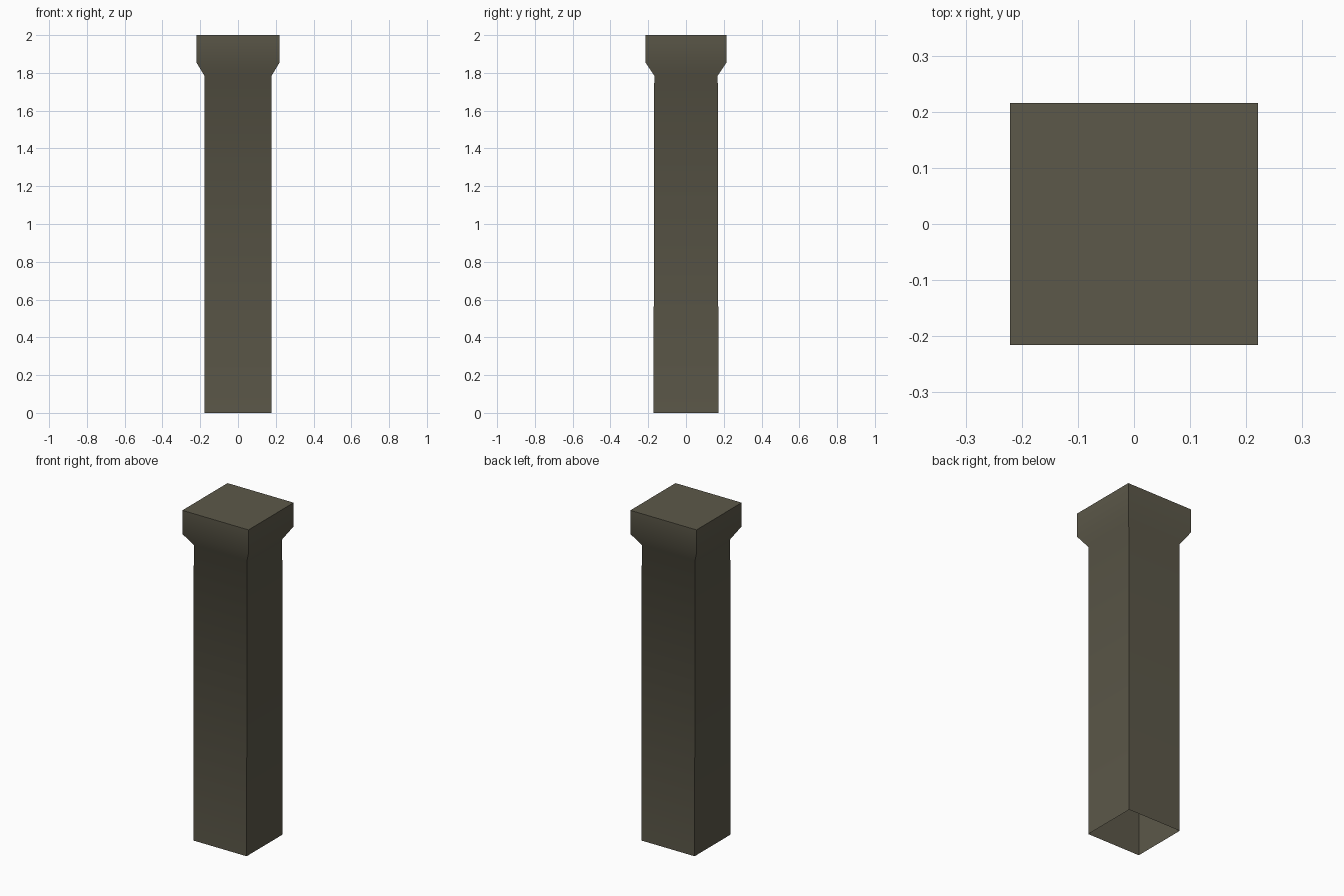
import bpy, bmesh, math

if "Cube" in bpy.data.objects:
    bpy.data.objects.remove(bpy.data.objects["Cube"])

# Stone colour
stone = bpy.data.materials.new("dark olive stone")
stone.diffuse_color = (0.107, 0.098, 0.067, 1)
stone.use_nodes = True
stone.node_tree.nodes["Principled BSDF"].inputs["Base Color"].default_value = stone.diffuse_color

# Rectangular rings from foot to top: half width x, half depth y, height
rings = [(0.178, 0.172, 0.0), (0.178, 0.168, 1.785),
         (0.221, 0.2155, 1.857), (0.221, 0.2155, 2.0)]

bm = bmesh.new()
loops = [[bm.verts.new((sx * x, sy * y, z))
          for sx, sy in ((-1, -1), (1, -1), (1, 1), (-1, 1))]
         for x, y, z in rings]

# Walls of the shaft, flare and capital block
for low, high in zip(loops, loops[1:]):
    for i in range(4):
        j = (i + 1) % 4
        bm.faces.new((low[i], low[j], high[j], high[i]))

# Closed top; the foot stays open
bm.faces.new(loops[-1])

mesh = bpy.data.meshes.new("pillar")
bm.to_mesh(mesh)
bm.free()
mesh.materials.append(stone)
pillar = bpy.data.objects.new("pillar", mesh)
bpy.context.collection.objects.link(pillar)

# Soft shading up the flare, sharp corners
bpy.context.view_layer.objects.active = pillar
pillar.select_set(True)
bpy.ops.object.shade_smooth_by_angle(angle=math.radians(50))
